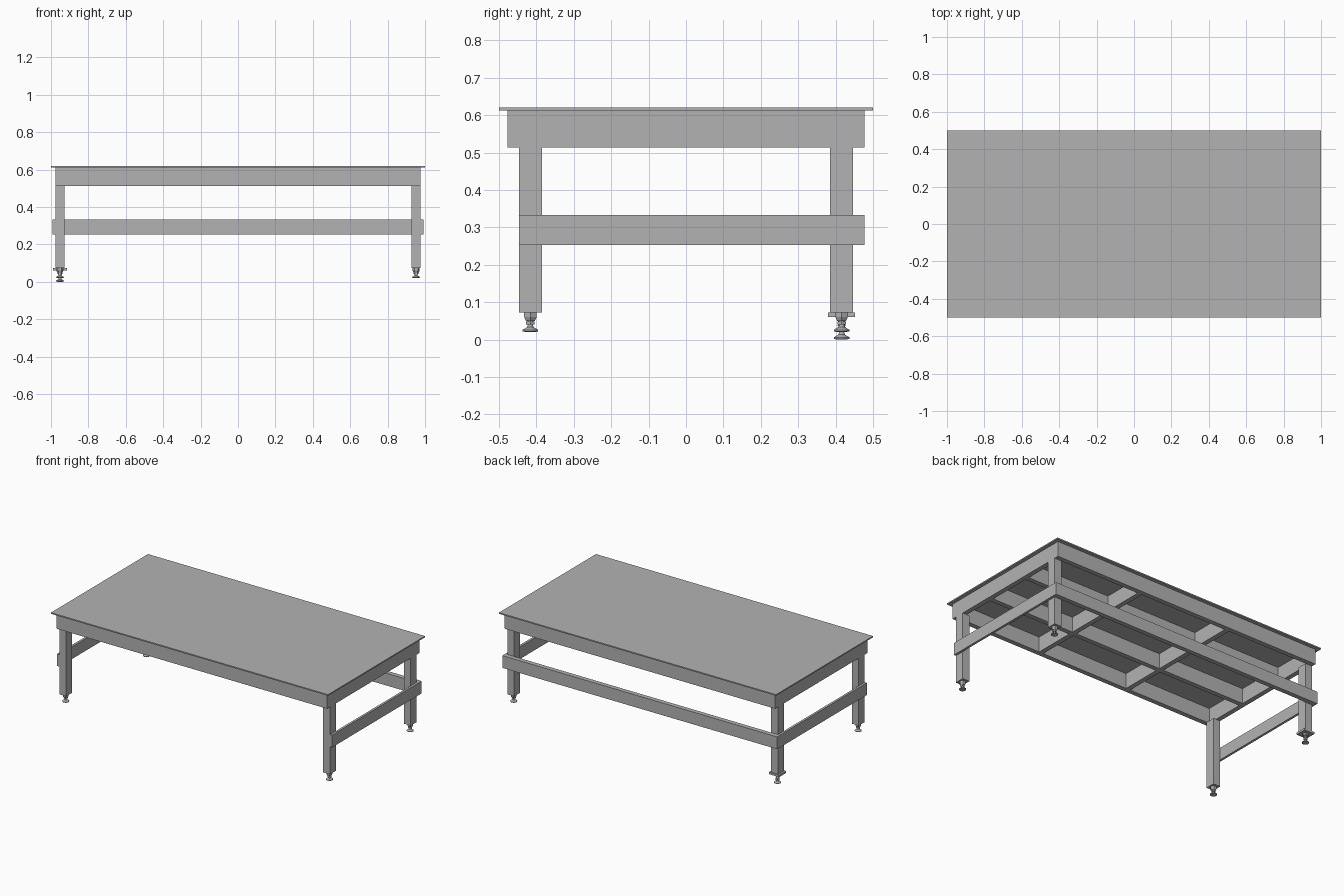
import bpy, bmesh, math

cube = bpy.data.objects.get("Cube")
if cube:
    bpy.data.objects.remove(cube, do_unlink=True)


def material(name, value):
    mat = bpy.data.materials.new(name)
    mat.use_nodes = True
    colour = (value, value, value, 1)
    mat.diffuse_color = colour
    mat.node_tree.nodes["Principled BSDF"].inputs["Base Color"].default_value = colour
    return mat


GREY = material("plain grey", 0.45)


def finish(name, bm):
    bmesh.ops.recalc_face_normals(bm, faces=bm.faces)
    mesh = bpy.data.meshes.new(name)
    bm.to_mesh(mesh)
    bm.free()
    mesh.materials.append(GREY)
    obj = bpy.data.objects.new(name, mesh)
    bpy.context.collection.objects.link(obj)
    return obj


def box(name, xs, ys, zs):
    """Box spanning the given ranges."""
    bm = bmesh.new()
    bmesh.ops.create_cube(bm, size=1)
    for v in bm.verts:
        for axis, (lo, hi) in enumerate((xs, ys, zs)):
            v.co[axis] = lo if v.co[axis] < 0 else hi
    return finish(name, bm)


def turned(name, profile, centre, sides=16):
    """Closed round solid from (radius, height) pairs."""
    bm = bmesh.new()
    rings = []
    for r, z in profile:
        rings.append([bm.verts.new((centre[0] + r * math.cos(math.tau * i / sides),
                                    centre[1] + r * math.sin(math.tau * i / sides),
                                    centre[2] + z)) for i in range(sides)])
    for low, high in zip(rings, rings[1:]):
        for i in range(sides):
            j = (i + 1) % sides
            bm.faces.new((low[i], low[j], high[j], high[i]))
    bm.faces.new(rings[0])
    bm.faces.new(rings[-1])
    obj = finish(name, bm)
    bpy.ops.object.select_all(action='DESELECT')
    bpy.context.view_layer.objects.active = obj
    obj.select_set(True)
    if sides > 6:
        bpy.ops.object.shade_smooth_by_angle(angle=math.radians(35))
    return obj


END_X, END_Y, BAR = 0.977, 0.477, 0.031
LOW, MID, HIGH = 0.513, 0.553, 0.612

# Table top
box("table_top", (-1, 1), (-0.5, 0.5), (HIGH, 0.62))

# Half-lapped frame: long beams pass below, cross beams pass above
xs = [-END_X + BAR / 2, -0.33, 0.33, END_X - BAR / 2]
ys = [-END_Y + BAR / 2, -0.161, 0.161, END_Y - BAR / 2]
h = BAR / 2
for n, y in enumerate(ys):
    box(f"long_beam_{n}", (-END_X, END_X), (y - h, y + h), (LOW, MID))
    for a, b in zip(xs, xs[1:]):
        box(f"long_beam_upper_{n}", (a + h, b - h), (y - h, y + h), (MID, HIGH))
for n, x in enumerate(xs):
    box(f"cross_beam_{n}", (x - h, x + h), (-END_Y, END_Y), (MID, HIGH))
    for a, b in zip(ys, ys[1:]):
        box(f"cross_beam_lower_{n}", (x - h, x + h), (a + h, b - h), (LOW, MID))

# Levelling foot: pad, neck and threaded stem
pad = [(0.012, 0), (0.021, 0.002), (0.021, 0.006), (0.009, 0.013), (0.007, 0.018)]
stem = []
for k in range(6):
    z = 0.03 + 0.005 * k
    stem += [(0.008, z), (0.011, z + 0.0025)]
foot_profile = pad + stem + [(0.008, 0.06)]

for sx in (-1, 1):
    for sy in (-1, 1):
        side = ("right", "left")[sx > 0]
        end = ("front", "back")[sy > 0]
        tag = f"{end}_{side}"
        # Leg
        box(f"{tag}_leg", sorted((sx * 0.927, sx * END_X)),
            sorted((sy * 0.385, sy * 0.447)), (0.073, LOW))
        # Foot, with one set lower under a wider plate
        lowered = sx < 0 and sy > 0
        cx, cy, base = sx * 0.952, sy * 0.416, 0.0 if lowered else 0.02
        turned(f"{tag}_foot", foot_profile, (cx, cy, base))
        turned(f"{tag}_lock_nut", [(0.013, 0.021), (0.013, 0.029)], (cx, cy, base), 6)
        turned(f"{tag}_top_nut", [(0.014, 0.05), (0.019, 0.06), (0.019, 0.073)],
               (cx, cy, 0), 6)
        if lowered:
            box("foot_plate", (cx - 0.037, cx + 0.037), (cy - 0.036, cy + 0.036),
                (0.06, 0.073))

# Lower rails on both ends and the back
RAIL_Z = (0.253, 0.333)
for sx in (-1, 1):
    box("left_rail" if sx > 0 else "right_rail",
        sorted((sx * END_X, sx * 0.992)), (-0.447, END_Y), RAIL_Z)
box("back_rail", (-END_X, END_X), (0.447, END_Y), RAIL_Z)
